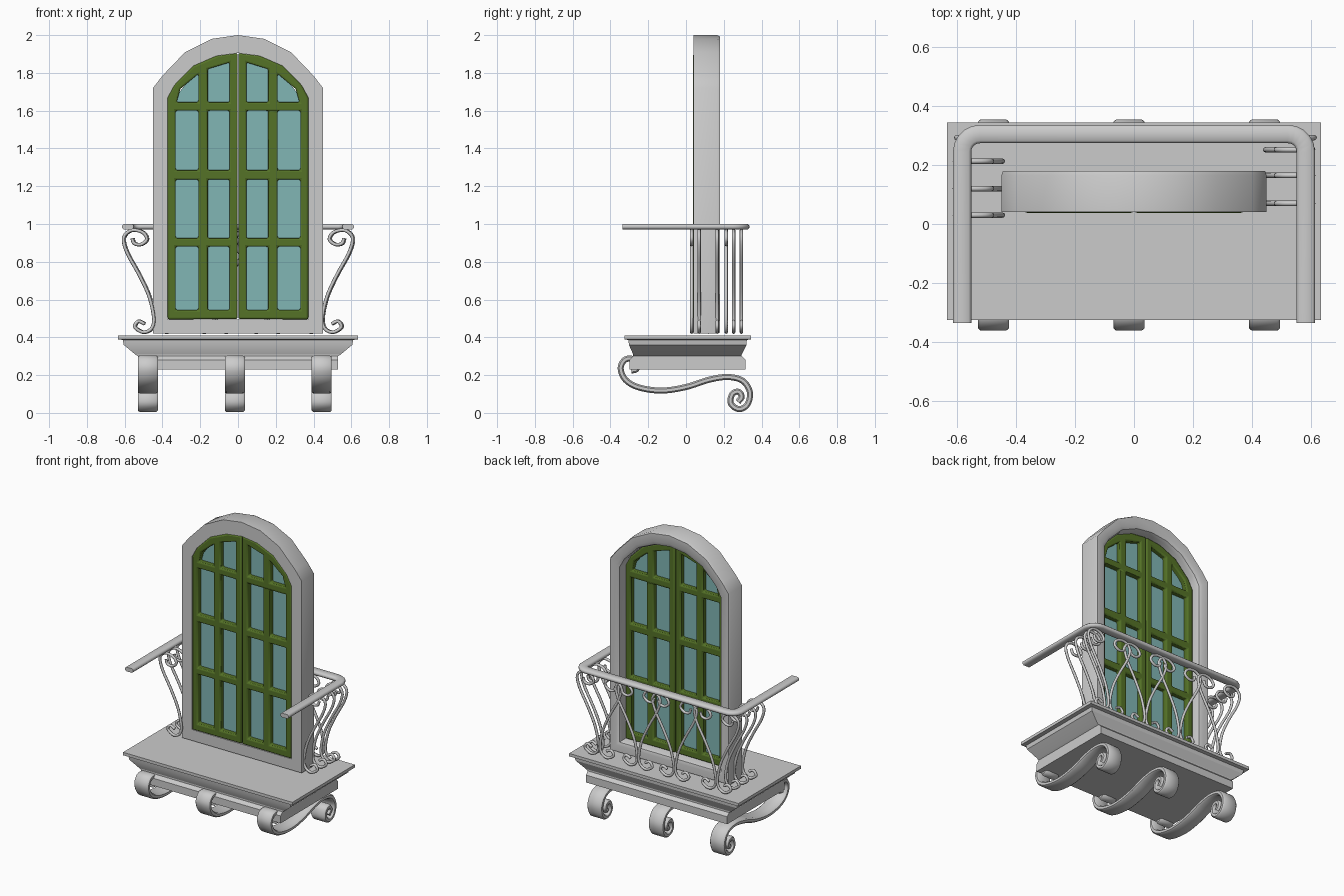
import bpy, bmesh, math
from mathutils import Vector

if "Cube" in bpy.data.objects:
    bpy.data.objects.remove(bpy.data.objects["Cube"])


def material(name, col):
    m = bpy.data.materials.new(name)
    m.diffuse_color = col
    m.use_nodes = True
    m.node_tree.nodes["Principled BSDF"].inputs["Base Color"].default_value = m.diffuse_color
    return m


GREEN = material("green_paint", (0.09, 0.17, 0.02, 1))
GLASS = material("glass", (0.22, 0.47, 0.46, 1))


def finish(bm, name, mat=None, bevel=0, segs=2, angle=35):
    """Clean the bmesh, turn it into an object and shade it."""
    bmesh.ops.remove_doubles(bm, verts=bm.verts, dist=1e-5)
    bmesh.ops.recalc_face_normals(bm, faces=bm.faces)
    me = bpy.data.meshes.new(name)
    bm.to_mesh(me)
    bm.free()
    ob = bpy.data.objects.new(name, me)
    bpy.context.collection.objects.link(ob)
    if mat:
        me.materials.append(mat)
    if bevel:
        b = ob.modifiers.new("bevel", 'BEVEL')
        b.width, b.segments, b.limit_method = bevel, segs, 'ANGLE'
        b.angle_limit = math.radians(50)
    bpy.ops.object.select_all(action='DESELECT')
    ob.select_set(True)
    bpy.context.view_layer.objects.active = ob
    bpy.ops.object.shade_smooth_by_angle(angle=math.radians(angle))
    return ob


def loft(rings, name, closed=False, **kw):
    """Skin closed rings of points; caps the ends unless closed."""
    bm = bmesh.new()
    vs = [[bm.verts.new(p) for p in r] for r in rings]
    n = len(vs[0])
    for i in range(len(vs) if closed else len(vs) - 1):
        a, b = vs[i], vs[(i + 1) % len(vs)]
        for j in range(n):
            k = (j + 1) % n
            bm.faces.new((a[j], a[k], b[k], b[j]))
    if not closed:
        bm.faces.new(vs[0])
        bm.faces.new(vs[-1])
    return finish(bm, name, **kw)


def smooth_path(pts, steps=5):
    """Catmull-Rom samples through 2D points."""
    p = [Vector(q) for q in pts]
    p = [2 * p[0] - p[1]] + p + [2 * p[-1] - p[-2]]
    out = []
    for a, b, c, d in zip(p, p[1:], p[2:], p[3:]):
        for s in range(steps):
            t = s / steps
            out.append(0.5 * (2 * b + (c - a) * t + (2 * a - 5 * b + 4 * c - d) * t * t
                              + (3 * b - a - 3 * c + d) * t ** 3))
    return out + [p[-2]]


def sweep(path, section, place, name, **kw):
    """Sweep section (in-plane normal, across) along a 2D path; place maps (u, v, across) to 3D."""
    rings = []
    for i, p in enumerate(path):
        t0 = (p - path[max(i - 1, 0)]).normalized()
        t1 = (path[min(i + 1, len(path) - 1)] - p).normalized()
        t = (t0 + t1).normalized()
        n = Vector((-t.y, t.x))
        rings.append([place(p.x + n.x * a, p.y + n.y * a, w) for a, w in section])
    return loft(rings, name, **kw)


def plate(polys, name, y, half, mat, bevel=0):
    """Extruded outline (first polygon) with holes (the rest) in the xz plane."""
    cu = bpy.data.curves.new(name, 'CURVE')
    cu.dimensions, cu.fill_mode, cu.extrude = '2D', 'BOTH', half
    for poly in polys:
        s = cu.splines.new('POLY')
        s.points.add(len(poly) - 1)
        for q, (x, z) in zip(s.points, poly):
            q.co = (x, z, 0, 1)
        s.use_cyclic_u = True
    tmp = bpy.data.objects.new(name + "_curve", cu)
    bpy.context.collection.objects.link(tmp)
    bpy.context.view_layer.update()
    bm = bmesh.new()
    bm.from_mesh(bpy.data.meshes.new_from_object(tmp))
    bpy.data.objects.remove(tmp)
    for v in bm.verts:
        v.co = (v.co.x, y - v.co.z, v.co.y)
    return finish(bm, name, mat=mat, bevel=bevel)


def mirror_loop(half):
    return half + [(-x, z) for x, z in reversed(half) if x > 0]


# arched window surround
outer = [(.45, .42), (.45, 1.72), (.40, 1.785), (.28, 1.91), (.14, 1.98), (0, 2.0)]
inner = [(.372, .495), (.372, 1.67), (.337, 1.735), (.235, 1.838), (.115, 1.89), (0, 1.905)]
profile = [(0, .04), (1, .04), (1, .165), (.93, .18), (.35, .18), (.1, .17), (0, .15)]
rings = [[(xi + (xo - xi) * t, y, zi + (zo - zi) * t) for t, y in profile]
         for (xo, zo), (xi, zi) in zip(mirror_loop(outer), mirror_loop(inner))]
loft(rings, "window_surround", closed=True, angle=40)

# two door leaves with pane openings, and the glass
leaf = [(.002, .497)] + inner[:5] + [(.002, 1.904)]
cols, rows = [(.045, .16), (.21, .33)], [(.545, .88), (.925, 1.235), (1.285, 1.60)]
holes = [[(a, c), (b, c), (b, d), (a, d)] for a, b in cols for c, d in rows]
holes += [[(.045, 1.645), (.16, 1.645), (.16, 1.82), (.045, 1.855)],
          [(.21, 1.645), (.325, 1.645), (.305, 1.715), (.21, 1.795)]]
for side, s in (("right", 1), ("left", -1)):
    plate([[(s * x, z) for x, z in p] for p in [leaf] + holes],
          side + "_door_leaf", .079, .041, GREEN, bevel=.009)
    pane = [(.02, .52), (.35, .52), (.35, 1.65), (.22, 1.81), (.02, 1.88)]
    plate([[(s * x, z) for x, z in pane]], side + "_glass", .08, .006, GLASS)

# stepped balcony slab
steps = [(.635, -.325, .345, .41), (.635, -.325, .345, .39), (.61, -.305, .322, .386),
         (.605, -.302, .32, .36), (.545, -.28, .295, .31), (.53, -.28, .295, .30),
         (.53, -.30, .315, .28), (.53, -.30, .315, .23)]
loft([[(-x, a, z), (x, a, z), (x, b, z), (-x, b, z)] for x, a, b, z in steps],
     "balcony_slab", angle=20)

# scroll brackets under the slab
scroll = smooth_path([(-.29, .225), (-.265, .23), (-.255, .26), (-.285, .286), (-.325, .28),
                      (-.346, .235), (-.32, .175), (-.25, .135), (-.13, .118), (0, .137),
                      (.12, .175), (.22, .19), (.30, .17), (.338, .11), (.325, .045),
                      (.28, .02), (.237, .05), (.245, .1), (.278, .112), (.295, .085), (.275, .058)])
ribbon = [(-.016, -.043), (-.008, -.053), (.008, -.053), (.016, -.043),
          (.016, .043), (.008, .053), (-.008, .053), (-.016, .043)]
for i, cx in enumerate((-.477, -.017, .443)):
    sweep(scroll, ribbon, lambda u, v, w, c=cx: (c + w, u, v), f"scroll_bracket_{i + 1}", angle=50)

# U-shaped handrail with rounded corners
corner = [(.583 - .06 * (1 - math.cos(a)), .245 + .06 * math.sin(a))
          for a in (k * math.pi / 10 for k in range(6))]
half = [(.583, -.335)] + corner
rail = [Vector(p) for p in half + [(-x, y) for x, y in reversed(half)]]
rail_sec = [(-.031, -.006), (-.022, -.014), (.022, -.014), (.031, -.006),
            (.031, .006), (.022, .014), (-.022, .014), (-.031, .006)]
sweep(rail, rail_sec, lambda u, v, w: (u, v, .986 + w), "handrail", angle=50)

# wrought scroll balusters: all lie in xz planes
wire = smooth_path([(.121, .925), (.11, .897), (.073, .892), (.043, .92), (.067, .957),
                    (.126, .966), (.166, .926), (.147, .847), (.083, .73), (.03, .614),
                    (.006, .50), (.02, .445), (.063, .427), (.107, .455), (.088, .485),
                    (.055, .471)], 4)
circle = [(.009 * math.cos(k * math.pi / 4), .009 * math.sin(k * math.pi / 4)) for k in range(8)]


def baluster(cx, y, s, name):
    sweep(wire, circle, lambda u, v, w: (cx + s * u, y + w, v), name, angle=60)


for i, cx in enumerate((-.435, -.12, .155, .445)):
    for s in (-1, 1):
        baluster(cx, .293, s, f"outer_baluster_{i + 1}_{'right' if s > 0 else 'left'}")
for s, side, ys in ((-1, "left", (.03, .12, .213)), (1, "right", (.07, .165, .252))):
    for i, y in enumerate(ys):
        baluster(s * .44, y, s, f"{side}_side_baluster_{i + 1}")
